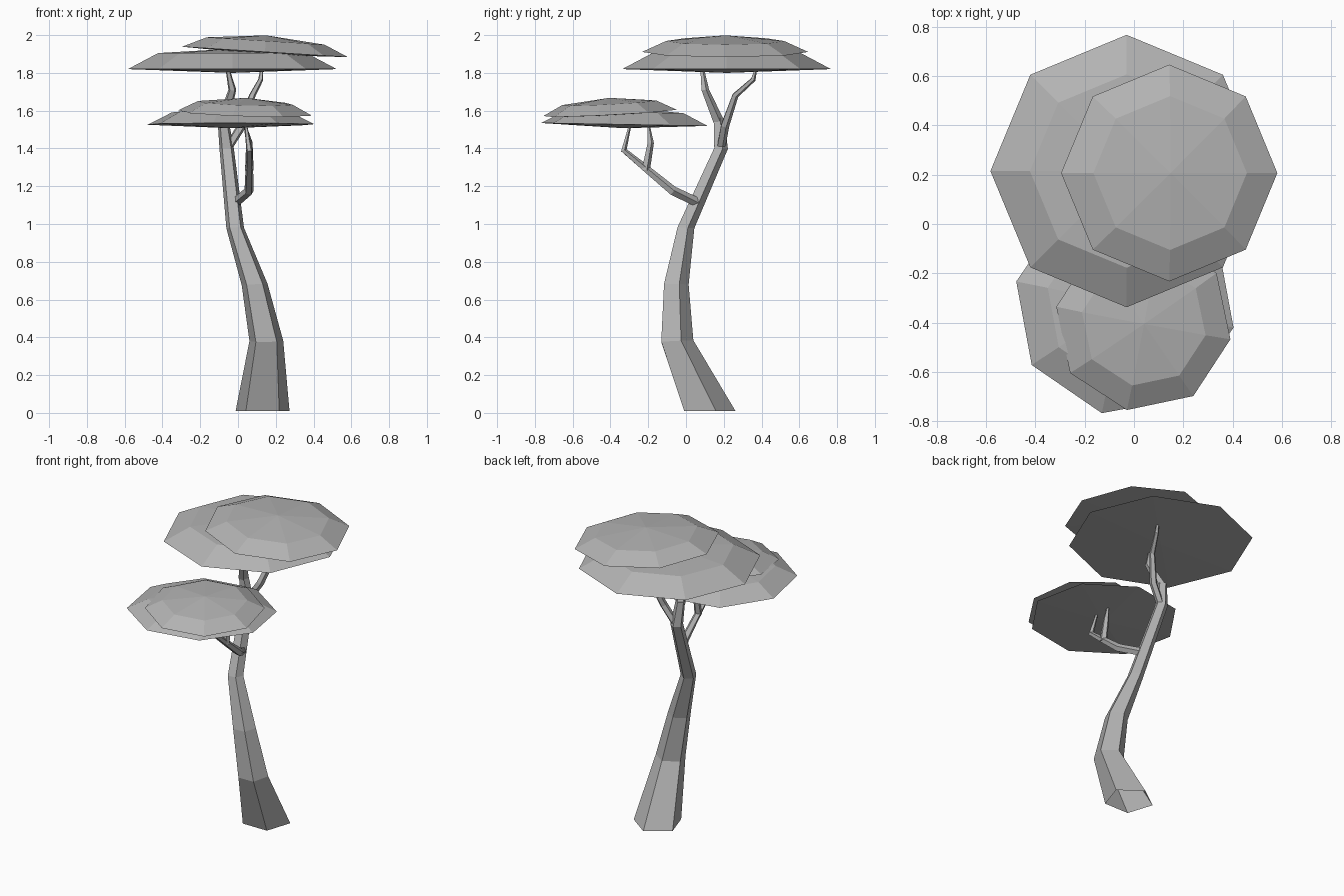
import bpy, bmesh
from math import cos, sin, pi, radians
from mathutils import Vector, Matrix, Euler

if "Cube" in bpy.data.objects:
    bpy.data.objects.remove(bpy.data.objects["Cube"])

# Dark grey for the whole tree
grey = bpy.data.materials.new("dark_grey")
grey.diffuse_color = (0.45, 0.45, 0.45, 1)
grey.use_nodes = True
grey.node_tree.nodes["Principled BSDF"].inputs["Base Color"].default_value = grey.diffuse_color


def finish(name, bm):
    bmesh.ops.recalc_face_normals(bm, faces=bm.faces)
    me = bpy.data.meshes.new(name)
    bm.to_mesh(me)
    bm.free()
    me.materials.append(grey)
    ob = bpy.data.objects.new(name, me)
    bpy.context.collection.objects.link(ob)
    return ob


def bridge(bm, a, b):
    n = len(a)
    for i in range(n):
        bm.faces.new((a[i], a[(i + 1) % n], b[(i + 1) % n], b[i]))


def limb(name, path, tilt=1.0, sides=5, open_base=False):
    """Tapered five-sided tube through (x, y, z, radius) points."""
    bm = bmesh.new()
    pts = [Vector(p[:3]) for p in path]
    rings = []
    for i, p in enumerate(pts):
        t = (pts[min(i + 1, len(pts) - 1)] - pts[max(i - 1, 0)]).normalized()
        t = Vector((0, 0, 1)).lerp(t, 0 if open_base and i == 0 else tilt)
        q = Vector((0, 0, 1)).rotation_difference(t)
        r = path[i][3]
        ring = []
        for k in range(sides):
            a = pi / 10 + 2 * pi * k / sides
            ring.append(bm.verts.new(p + q @ Vector((r * cos(a), r * sin(a), 0))))
        rings.append(ring)
    for a, b in zip(rings, rings[1:]):
        bridge(bm, a, b)
    if not open_base:
        bm.faces.new(rings[0])
    bm.faces.new(rings[-1])
    return finish(name, bm)


def canopy(name, centre, r, turn, tilt_x, tilt_y, shoulder, top, drop, sides=8):
    """Flat octagonal leaf pad: shallow underside, rim, shoulder ring, apex."""
    bm = bmesh.new()
    rings = []
    for rad, z in ((r, 0), (r * 0.71, shoulder)):
        rings.append([bm.verts.new((rad * cos(2 * pi * k / sides),
                                    rad * sin(2 * pi * k / sides), z))
                      for k in range(sides)])
    bridge(bm, *rings)
    for ring, z in ((rings[0], -drop), (rings[1], top)):
        tip = bm.verts.new((0, 0, z))
        for k in range(sides):
            bm.faces.new((ring[k], ring[(k + 1) % sides], tip))
    m = (Matrix.Translation(centre)
         @ Euler((radians(tilt_x), radians(tilt_y), 0)).to_matrix().to_4x4()
         @ Matrix.Rotation(radians(turn), 4, 'Z'))
    bm.transform(m)
    return finish(name, bm)


# Trunk, open underneath, up to the main leader
limb("trunk", [(0.13, 0.112, 0.01, 0.15), (0.15, -0.055, 0.38, 0.094),
               (0.088, -0.058, 0.68, 0.072), (-0.015, -0.005, 0.98, 0.049),
               (-0.06, 0.182, 1.40, 0.040), (-0.08, 0.172, 1.56, 0.030)],
     0.2, open_base=True)
limb("leader_branch", [(-0.08, 0.172, 1.54, 0.032), (-0.03, 0.10, 1.71, 0.022),
                       (-0.055, 0.085, 1.82, 0.011)], 0.4)

# Upper side branch
limb("upper_branch", [(-0.05, 0.185, 1.41, 0.024), (0.02, 0.205, 1.52, 0.024),
                      (0.075, 0.26, 1.68, 0.018), (0.12, 0.355, 1.765, 0.014),
                      (0.125, 0.37, 1.82, 0.007)], 0.8)

# Low branch with a forked end
limb("lower_branch", [(-0.01, 0.06, 1.115, 0.026), (0.058, -0.07, 1.175, 0.026),
                      (0.06, -0.21, 1.29, 0.021), (0.06, -0.33, 1.39, 0.017),
                      (0.04, -0.295, 1.53, 0.007)])
limb("lower_fork", [(0.06, -0.215, 1.285, 0.024), (0.06, -0.188, 1.43, 0.018),
                    (0.035, -0.20, 1.53, 0.007)])

# Leaf pads
canopy("upper_canopy_large", (-0.03, 0.215, 1.82), 0.553, 0, 0, 0, 0.085, 0.108, 0.02)
canopy("upper_canopy_small", (0.143, 0.207, 1.911), 0.44, 0, 0, 3.6, 0.058, 0.088, 0.015)
canopy("lower_canopy_large", (-0.037, -0.327, 1.527), 0.451, -12, -1, 0, 0.065, 0.09, 0.02)
canopy("lower_canopy_small", (0.038, -0.402, 1.588), 0.36, -10.6, 3, 1.8, 0.053, 0.08, 0.015)
